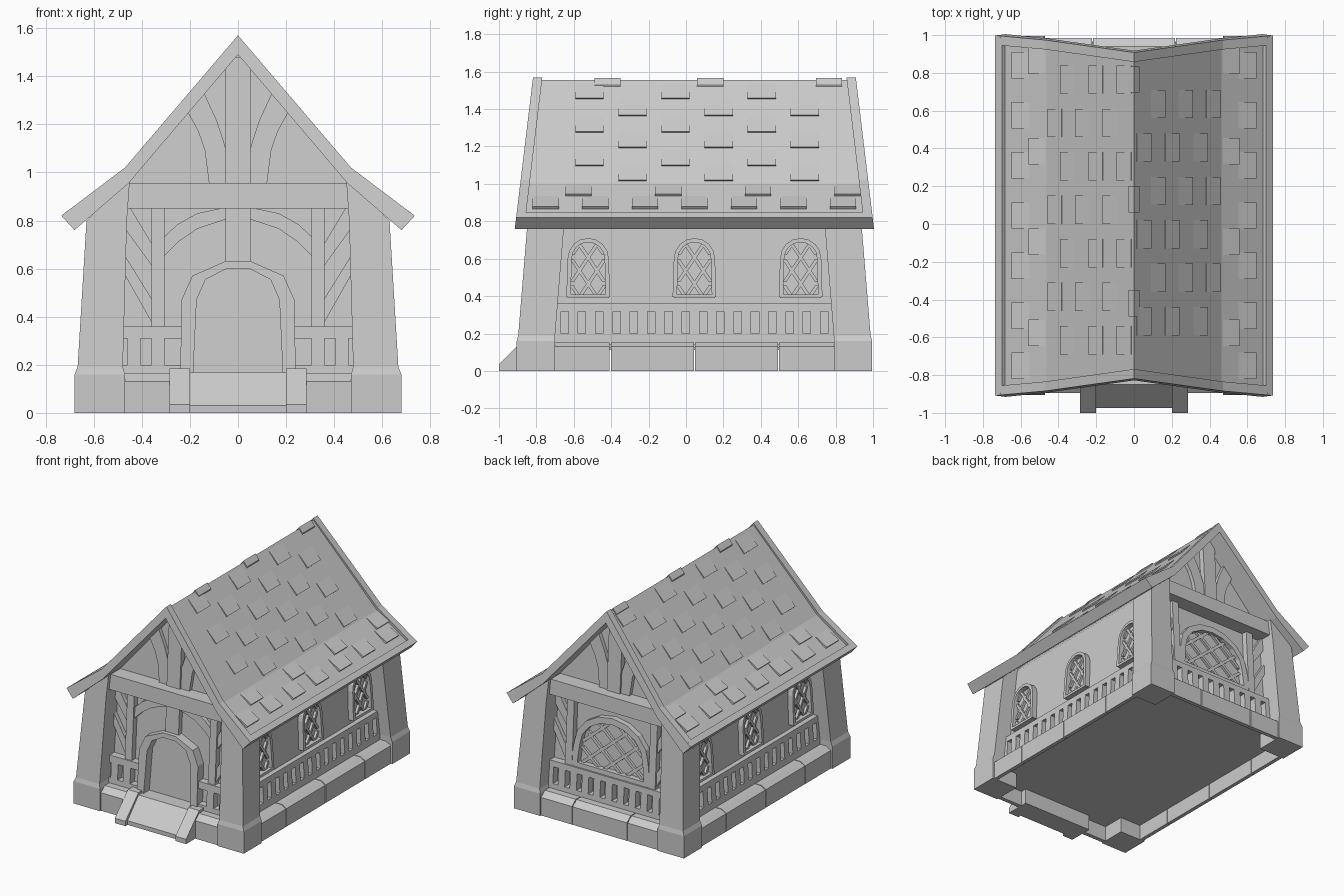
import bpy, bmesh, math
from mathutils import Vector

old = bpy.data.objects.get("Cube")
if old:
    bpy.data.objects.remove(old)

stone = bpy.data.materials.new("plain_grey")
stone.use_nodes = True
GREY = (0.6, 0.6, 0.6, 1)
stone.diffuse_color = GREY
stone.node_tree.nodes["Principled BSDF"].inputs["Base Color"].default_value = GREY

CY = 0.045  # middle of the building along y


def lofts(name, solids):
    """One object from solids, each a list of rings of equal length."""
    bm = bmesh.new()
    for rings in solids:
        vs = [[bm.verts.new(p) for p in ring] for ring in rings]
        n = len(vs[0])
        bm.faces.new(vs[0])
        bm.faces.new(vs[-1][::-1])
        for a, b in zip(vs, vs[1:]):
            for i in range(n):
                j = (i + 1) % n
                bm.faces.new((a[i], a[j], b[j], b[i]))
    bmesh.ops.recalc_face_normals(bm, faces=bm.faces)
    me = bpy.data.meshes.new(name)
    bm.to_mesh(me)
    bm.free()
    me.materials.append(stone)
    ob = bpy.data.objects.new(name, me)
    bpy.context.collection.objects.link(ob)


def on_wall(side, u, z, d):
    """Point on a leaning wall: u across, z up, d outwards."""
    fy, fx = 0.802 - 0.06 * z + d, 0.556 - 0.052 * z + d
    return {"front": (u, CY - fy, z), "back": (-u, CY + fy, z),
            "right": (fx, CY + u, z), "left": (-fx, CY - u, z)}[side]


def plates(name, side, polys, d, d0=-0.02):
    lofts(name, [[[on_wall(side, u, z, k) for u, z in p] for k in (d0, d)] for p in polys])


def rect(u0, u1, z0, z1):
    return [(u0, z0), (u1, z0), (u1, z1), (u0, z1)]


def strip(a, b):
    """Quads between two point rows."""
    return [[a[i], a[i + 1], b[i + 1], b[i]] for i in range(len(a) - 1)]


def flip(polys):
    return polys + [[(-u, z) for u, z in p] for p in polys]


def arch(hw, z0, spring, top, n=8):
    arc = [(-hw * math.cos(math.pi * i / n), spring + (top - spring) * math.sin(math.pi * i / n))
           for i in range(n + 1)]
    return [(-hw * 1.06, z0)] + arc + [(hw * 1.06, z0)]


def box_ring(x0, x1, y0, y1, z):
    return [(x0, CY + y0, z), (x1, CY + y0, z), (x1, CY + y1, z), (x0, CY + y1, z)]


def window(name, side, cu, hw, z0, spring, top, edge, slope, gap, bar):
    # Arched frame with a sill
    outer = arch(hw, z0, spring, top)
    inner = arch(hw - edge, z0, spring, top - edge)
    frame = strip(outer, inner) + [rect(-hw, hw, z0 - 0.005, z0 + edge * 0.6)]
    plates(name + "_frame", side, [[(u + cu, z) for u, z in p] for p in frame], 0.04)

    # Diamond lattice, each bar clipped to the opening
    def inside(u, z):
        a = hw - edge
        if abs(u) > a or z < z0:
            return False
        return z < spring or (u / a) ** 2 + ((z - spring) / (top - edge - spring)) ** 2 < 1
    bars, w = [], bar * math.hypot(1, slope) / slope
    for s in (1, -1):
        for k in range(-8, 9):
            hit = []
            for i in range(161):
                z = z0 + (top - z0) * i / 160
                u = k * gap + gap / 2 + s * (z - z0) / slope
                if inside(u, z):
                    hit.append((u + cu, z))
            if len(hit) > 4:
                (ua, za), (ub, zb) = hit[0], hit[-1]
                bars.append([(ua - w, za), (ua + w, za), (ub + w, zb), (ub - w, zb)])
    plates(name + "_lattice", side, bars, 0.018)


# Main walls and gables as one solid, on a thin floor
half = [(0.55, 0.12), (0.51, 0.89), (0.455, 0.97)]
outline = half + [(0, 1.5)] + [(-u, z) for u, z in half[::-1]]
lofts("walls", [[[on_wall("front", u, z, 0) for u, z in outline],
                 [on_wall("back", -u, z, 0) for u, z in outline]]])
lofts("floor", [[box_ring(-0.65, 0.65, -0.92, 0.92, z) for z in (0.112, 0.126)]])

# Corner piers, tapering up to the roof
piers = []
for sx in (1, -1):
    for sy in (1, -1):
        levels = [(0.47, 0.68, 0.745, 0.95, 0), (0.47, 0.68, 0.745, 0.95, 0.16),
                  (0.479, 0.667, 0.745, 0.942, 0.19), (0.462, 0.63, 0.695, 0.892, 0.8),
                  (0.45, 0.46, 0.68, 0.878, 0.97)]
        piers.append([box_ring(sx * a, sx * b, sy * c, sy * d, z) for a, b, c, d, z in levels])
lofts("corner_piers", piers)

# Thin plinth blocks with sloping tops between the piers
G = 0.003
blocks = []
for s in (1, -1):
    for a, b in ((-0.75, -0.45), (-0.45, 0), (0, 0.45), (0.45, 0.75)):
        blocks.append([box_ring(s * i, s * o, a + G, b - G, z) for i, o, z in
                       ((0.64, 0.668, 0), (0.64, 0.668, 0.13), (0.53, 0.632, 0.152))])
    for a, b in ((-0.472, -0.22), (-0.22, 0.22), (0.22, 0.472)):
        if s > 0 or a != -0.22:
            blocks.append([box_ring(a + G, b - G, s * i, s * o, z) for i, o, z in
                           ((0.91, 0.94, 0), (0.91, 0.94, 0.13), (0.76, 0.895, 0.165))])
lofts("plinth", blocks)


# Entrance ramp with side kerbs
def ramp_piece(x0, x1, y, low, high):
    prof = [(y, 0), (y, low), (-0.85, high), (-0.74, high), (-0.74, 0.12), (-0.82, 0.12), (-0.82, 0)]
    return [[(x, py, z) for py, z in prof] for x in (x0, x1)]


lofts("ramp", [ramp_piece(-0.2, 0.2, -0.975, 0.03, 0.168)])
lofts("ramp_kerbs", [ramp_piece(s * 0.2, s * 0.285, -1, 0.035, 0.185) for s in (1, -1)])

# Side walls: railing bands and three windows each
for side in ("right", "left"):
    rails = [rect(-0.745, 0.745, 0.14, 0.2), rect(-0.735, 0.735, 0.318, 0.36)]
    posts = [rect(k * 0.0925 - 0.026, k * 0.0925 + 0.026, 0.19, 0.33) for k in range(-8, 9)]
    plates(side + "_railing", side, rails + posts, 0.035)
    for i in (-1, 0, 1):
        window(f"{side}_window_{i + 2}", side, i * 0.568, 0.11, 0.395, 0.6, 0.71,
               0.022, 1.5, 0.094, 0.009)

# Timber framing shared by both ends
gable_low = [(0.12, 0.95), (0.138, 1.09), (0.165, 1.17), (0.22, 1.27)]
gable_high = [(0.04, 1.06), (0.066, 1.15), (0.09, 1.22), (0.15, 1.35)]
for side in ("front", "back"):
    plates(side + "_tie_beam", side, [rect(-0.47, 0.47, 0.85, 0.957)], 0.11)
    plates(side + "_posts", side, flip([rect(0.305, 0.36, 0.34, 0.86)]), 0.042)
    plates(side + "_king_post", side, [rect(-0.053, 0.053, 0.94, 1.48)], 0.04)
    plates(side + "_diagonal_braces", side, flip([
        [(0.35, 0.69), (0.47, 0.89), (0.48, 0.78), (0.35, 0.6)],
        [(0.35, 0.36), (0.48, 0.59), (0.48, 0.67), (0.35, 0.46)]]), 0.03)
    plates(side + "_gable_braces", side, flip(
        strip(gable_low, gable_high) + [[(0.04, 0.95), gable_low[0], gable_high[0]]]), 0.028)

# Front: doorway surround, arched braces and short railings
door_out = [(0.24, 0.15), (0.235, 0.47), (0.19, 0.57), (0.05, 0.632)]
door_in = [(0.187, 0.15), (0.172, 0.47), (0.135, 0.555), (0.05, 0.598)]
low = [(0.31, 0.65), (0.25, 0.71), (0.17, 0.765), (0.05, 0.805)]
high = [(0.31, 0.73), (0.25, 0.785), (0.17, 0.83), (0.05, 0.855)]
plates("front_arched_braces", "front", flip(strip(low, high)), 0.028)
plates("front_short_post", "front", [rect(-0.053, 0.053, 0.62, 0.86)], 0.036)
plates("door_surround", "front",
       flip(strip(door_out, door_in)) + [rect(-0.05, 0.05, 0.598, 0.632)], 0.065)
plates("front_railing", "front", flip([
    rect(0.235, 0.49, 0.15, 0.2), rect(0.235, 0.485, 0.31, 0.36),
    rect(0.305, 0.36, 0.19, 0.32), rect(0.405, 0.46, 0.19, 0.32)]), 0.052)

# Back: full railing and one wide arched window
plates("back_railing", "back", [rect(-0.49, 0.49, 0.15, 0.2), rect(-0.485, 0.485, 0.318, 0.36)] +
       [rect(k * 0.094 - 0.027, k * 0.094 + 0.027, 0.19, 0.33) for k in range(-5, 6)], 0.052)
window("back_window", "back", 0, 0.297, 0.365, 0.52, 0.77, 0.045, 0.85, 0.18, 0.011)


# Roof shell, its ends leaning inwards towards the ridge
def half_len(z):
    return 0.953 - 0.12 * (z - 0.82)


def mirrored(pts):
    return [(-x, z) for x, z in pts[:-1]] + pts[::-1]


def roof_layer(name, top, under, spans):
    top, under = mirrored(top), mirrored(under)
    lofts(name, [[[(x, CY + f(z), z) for x, z in q] for f in span]
                 for span in spans for q in strip(top, under)])


top = [(0.735, 0.82), (0.47, 1.02), (0, 1.57)]
under = [(0.68, 0.76), (0.455, 0.955), (0, 1.49)]
cover = [(0.72, 0.804), (0.462, 1.003), (0, 1.555)]
roof_layer("roof", cover, under, [(lambda z: 0.045 - half_len(z), lambda z: half_len(z) - 0.045)])
roof_layer("barge_boards", top, under, [
    (lambda z, s=s: s * half_len(z), lambda z, s=s: s * (half_len(z) - 0.05)) for s in (1, -1)])
lofts("eave_boards", [[[(s * x, CY + e * half_len(z), z) for x, z in
                        ((0.735, 0.82), (0.7, 0.847), (0.65, 0.8), (0.68, 0.76))]
                       for e in (-0.99, 0.99)] for s in (1, -1)])
roof_layer("ridge_tiles", [(0.03, 1.53), (0, 1.566)], [(0.025, 1.5), (0, 1.53)], [
    (lambda z, c=c: c - 0.07, lambda z, c=c: c + 0.07) for c in (-0.465, 0.085, 0.72)])


# Scattered wedge shingles
def shingle(s, x, y, hi, lo, length, width, lift):
    a, b = Vector(hi), Vector(lo)
    t = (b - a).normalized()
    n = Vector((-t.y, t.x))
    p = a + t * ((x - a.x) / t.x)
    tri = [p - n * 0.01, p + n * lift, p - t * length + n * 0.002, p - t * length - n * 0.01]
    return [[(s * q.x, CY + y + e * width / 2, q.y) for q in tri] for e in (1, -1)]


eave, kink, ridge = cover
tiles = []
for s in (1, -1):
    for row, x in enumerate((0.085, 0.16, 0.235, 0.305, 0.385, 0.452)):
        for k in range(-2, 3):
            y = k * 0.46 + (row * 0.23 + (0.1 if s > 0 else 0)) % 0.46 - 0.2
            if abs(y) < 0.74:
                tiles.append(shingle(s, x, y, ridge, kink, 0.11, 0.15, 0.009))
    for k in range(-3, 4):
        tiles.append(shingle(s, 0.64, k * 0.265, kink, eave, 0.11, 0.14, 0.016))
        if k % 2:
            tiles.append(shingle(s, 0.55, k * 0.24 + 0.1, kink, eave, 0.1, 0.14, 0.014))
lofts("shingles", tiles)
